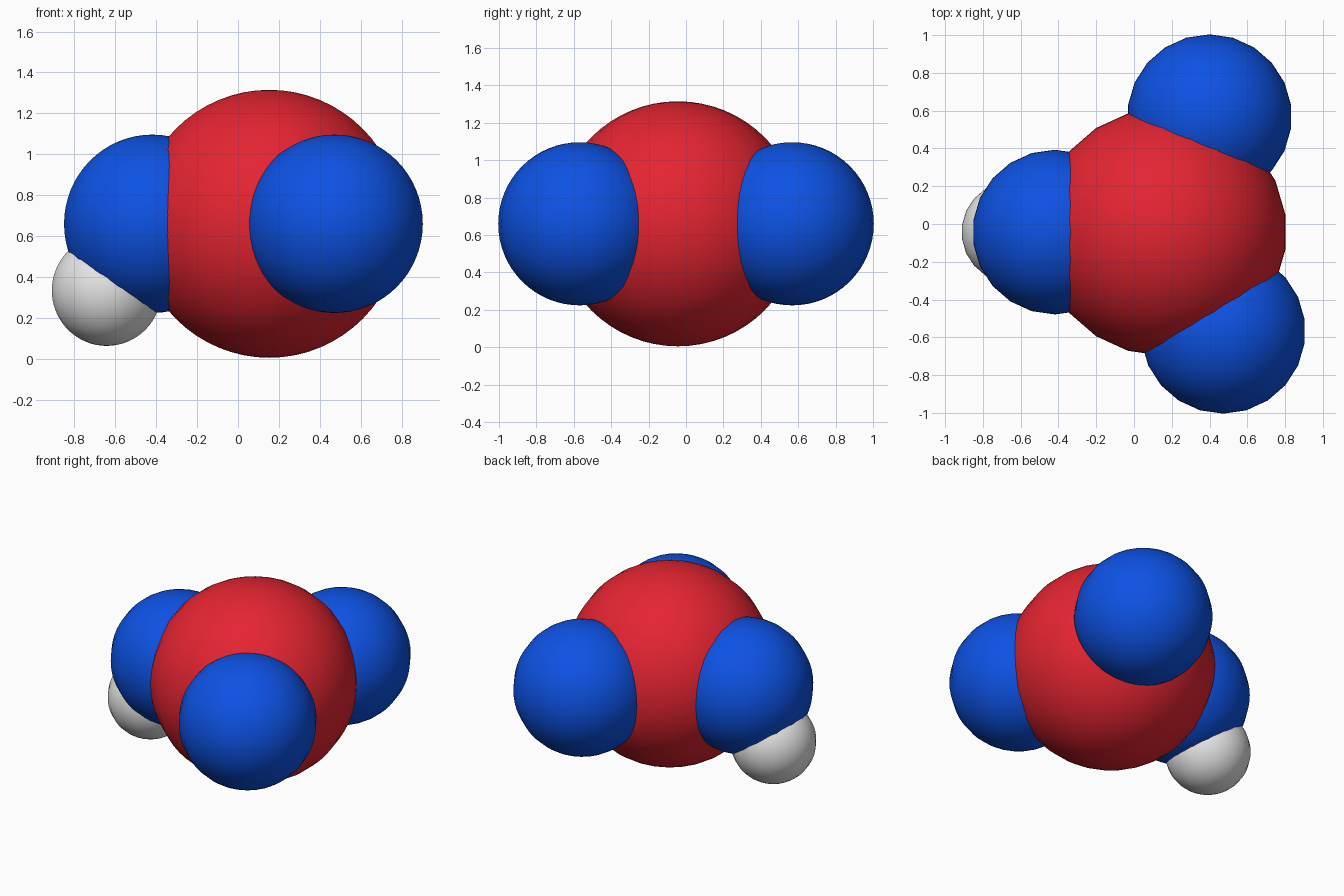
import bpy

if "Cube" in bpy.data.objects:
    bpy.data.objects.remove(bpy.data.objects["Cube"])


def make_material(name, rgb):
    m = bpy.data.materials.new(name)
    m.diffuse_color = (*rgb, 1.0)
    m.use_nodes = True
    m.node_tree.nodes["Principled BSDF"].inputs["Base Color"].default_value = m.diffuse_color
    return m


red = make_material("red", (0.78, 0.018, 0.031))
blue = make_material("blue", (0.004, 0.085, 0.78))
white = make_material("light grey", (0.78, 0.78, 0.78))

Y = -0.043    # row of the centre, left and small balls
Z = 0.66      # shared height of the big balls

# name, centre, radius, material
balls = [
    ("centre_ball", (0.153, Y, Z), 0.655, red),
    ("left_ball", (-0.419, Y, Z), 0.436, blue),
    ("front_ball", (0.472, -0.568, Z), 0.436, blue),
    ("back_ball", (0.400, 0.568, Z), 0.436, blue),
    ("small_ball", (-0.642, Y, 0.334), 0.271, white),
]

# overlapping smooth balls with 22 sides around the vertical axis
for name, centre, radius, mat in balls:
    bpy.ops.mesh.primitive_uv_sphere_add(segments=22, ring_count=32,
                                         radius=radius, location=centre)
    ball = bpy.context.object
    ball.name = name
    ball.data.materials.append(mat)
    bpy.ops.object.shade_smooth()
